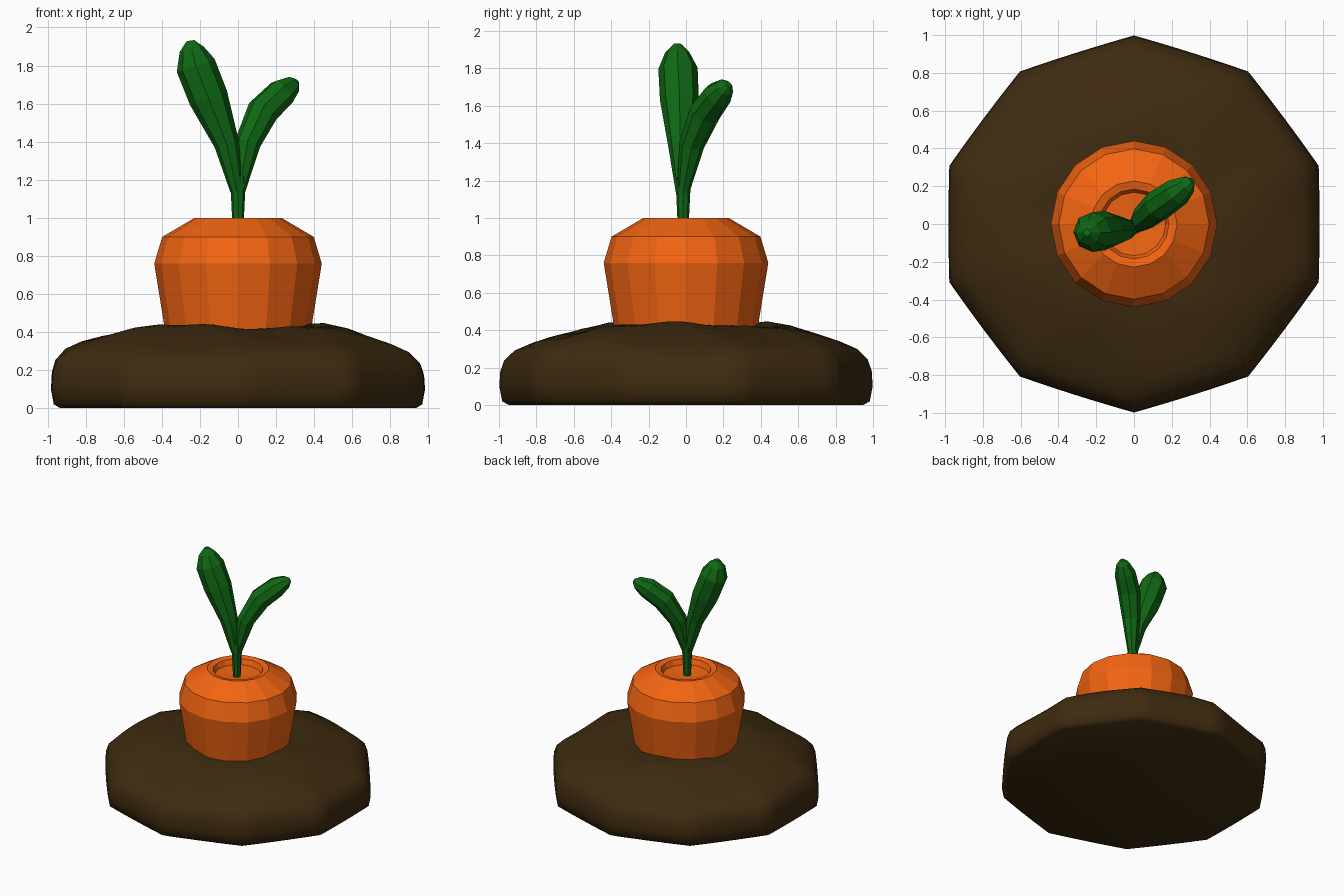
import bpy, bmesh, math
from mathutils import Vector

if "Cube" in bpy.data.objects:
    bpy.data.objects.remove(bpy.data.objects["Cube"])


def material(name, rgb):
    m = bpy.data.materials.new(name)
    m.diffuse_color = (*rgb, 1)
    m.use_nodes = True
    m.node_tree.nodes["Principled BSDF"].inputs["Base Color"].default_value = m.diffuse_color
    return m


def loft(name, rings, mat, smooth=False):
    """Skin a stack of equal-sized vertex rings and cap both ends."""
    bm = bmesh.new()
    loops = [[bm.verts.new(p) for p in ring] for ring in rings]
    n = len(loops[0])
    for a, b in zip(loops, loops[1:]):
        for i in range(n):
            j = (i + 1) % n
            bm.faces.new((a[i], a[j], b[j], b[i]))
    bm.faces.new(loops[0][::-1])
    bm.faces.new(loops[-1])
    bmesh.ops.recalc_face_normals(bm, faces=bm.faces)
    mesh = bpy.data.meshes.new(name)
    bm.to_mesh(mesh)
    bm.free()
    mesh.materials.append(mat)
    ob = bpy.data.objects.new(name, mesh)
    bpy.context.collection.objects.link(ob)
    if smooth:
        bpy.context.view_layer.objects.active = ob
        ob.select_set(True)
        bpy.ops.object.shade_smooth_by_angle(angle=math.radians(50))
        ob.select_set(False)
    return ob


def tube(name, path, mat, sides=8):
    """Faceted tube along (x, y, z, radius) points."""
    pts = [Vector(p[:3]) for p in path]
    rings = []
    for i, p in enumerate(pts):
        t = pts[min(i + 1, len(pts) - 1)] - pts[max(i - 1, 0)]
        q = Vector((0, 0, 1)).rotation_difference(t)
        r = path[i][3]
        rings.append([p + q @ Vector((r * math.cos(k * math.tau / sides),
                                      r * math.sin(k * math.tau / sides), 0))
                      for k in range(sides)])
    return loft(name, rings, mat)


soil = material("soil", (0.048, 0.024, 0.005))
orange = material("orange", (0.9, 0.13, 0.006))
green = material("green", (0.005, 0.14, 0.007))

# soil mound: ten-sided at the rim, blending to round and slightly lumpy on top
# (radius, height, roundness)
mound = [(0.95, 0.0, 0.1), (0.985, 0.02, 0.1), (1.0, 0.10, 0.1),
         (0.995, 0.18, 0.1), (0.975, 0.24, 0.15), (0.92, 0.295, 0.2),
         (0.83, 0.335, 0.35), (0.72, 0.372, 0.5), (0.58, 0.41, 0.7),
         (0.45, 0.43, 1), (0.3, 0.425, 1), (0.1, 0.42, 1)]
SEG = 80
rings = []
for r, z, blend in mound:
    ring = []
    for k in range(SEG):
        a = math.tau * k / SEG
        d = (a - math.pi / 2) % math.radians(36) - math.radians(18)
        poly = math.cos(math.radians(18)) / math.cos(d)
        s = r * (poly * (1 - blend) + 0.98 * blend)
        lump = 0.012 * math.sin(3 * a + 5 * r) + 0.006 * math.sin(7 * a - 9 * r)
        h = z + (lump * min(1, z / 0.3) if 0.2 < r and z > 0.1 else 0)
        ring.append((1.03 * s * math.cos(a), s * math.sin(a), h))
    rings.append(ring)
loft("soil_mound", rings, soil, smooth=True)

# carrot root: 16 flat sides with a dimple on top
root = [(0.12, 0.04), (0.33, 0.10), (0.385, 0.42), (0.44, 0.76), (0.398, 0.90),
        (0.228, 1.0), (0.185, 0.99), (0.168, 0.95), (0.05, 0.94)]
loft("carrot_root",
     [[(r * math.cos(k * math.tau / 16), r * math.sin(k * math.tau / 16), z)
       for k in range(16)] for r, z in root], orange)

# stem and two leaves
tube("stem", [(0, -0.015, 0.93, 0.028), (0, -0.015, 1.1, 0.036),
              (0, -0.015, 1.22, 0.042)], green)
tube("tall_leaf", [(-0.005, -0.02, 1.14, 0.035), (-0.06, -0.03, 1.39, 0.066),
                   (-0.155, -0.035, 1.63, 0.104), (-0.222, -0.043, 1.80, 0.105),
                   (-0.243, -0.047, 1.885, 0.065), (-0.25, -0.045, 1.93, 0.02)],
     green)
tube("short_leaf", [(0.005, -0.015, 1.14, 0.033), (0.05, 0.03, 1.39, 0.068),
                    (0.13, 0.1, 1.56, 0.084), (0.23, 0.17, 1.657, 0.078),
                    (0.285, 0.21, 1.698, 0.05), (0.308, 0.228, 1.714, 0.018)],
     green)
